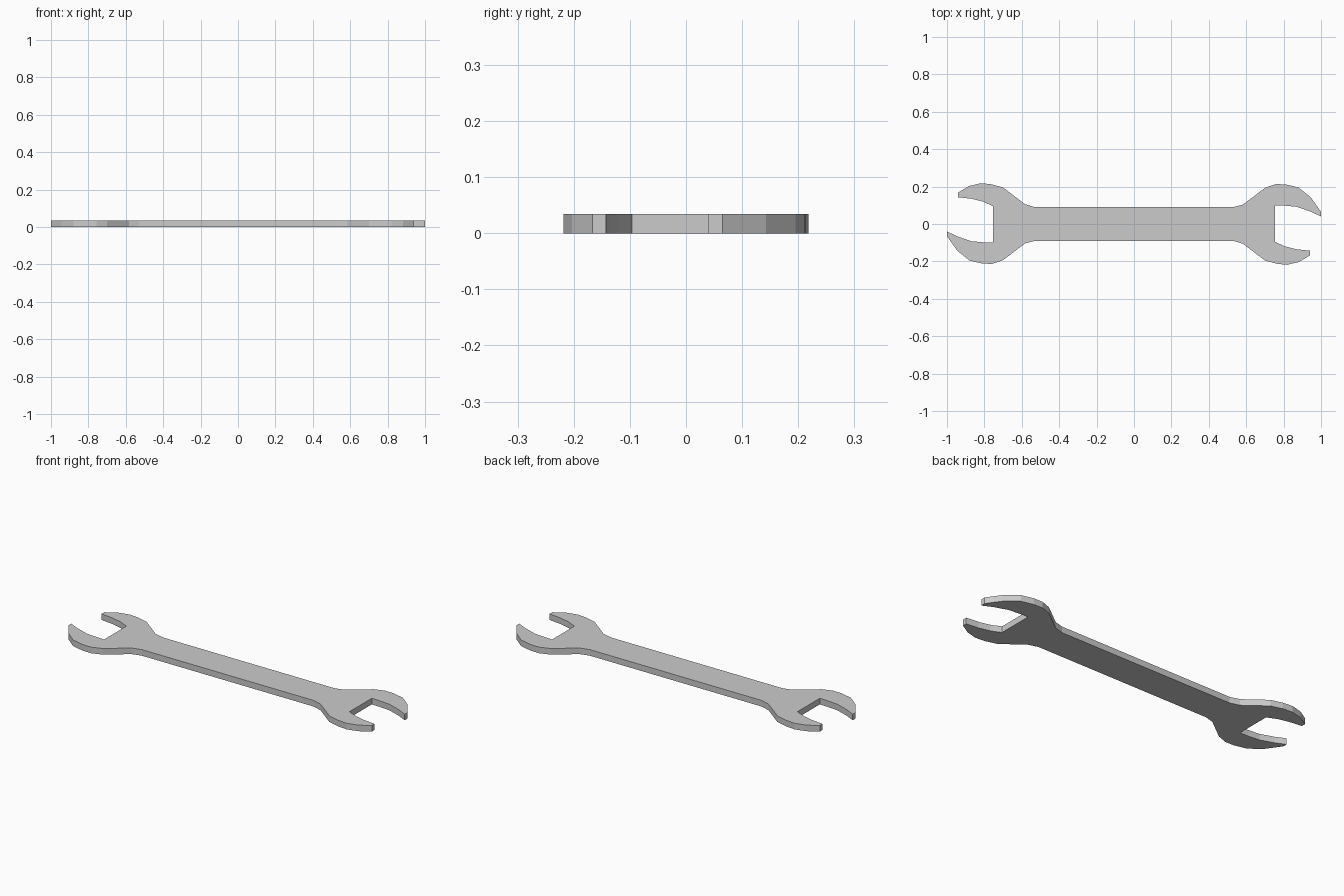
import bpy
import bmesh

if "Cube" in bpy.data.objects:
    bpy.data.objects.remove(bpy.data.objects["Cube"])

THICKNESS = 0.034

# Outline of one jaw end, from the upper handle edge round to the lower one
jaw = [
    (0.53, 0.09), (0.583, 0.104), (0.70, 0.193), (0.757, 0.213),
    (0.81, 0.212), (0.88, 0.195), (0.945, 0.143), (1.0, 0.065),
    (1.0, 0.04), (0.945, 0.066), (0.87, 0.092), (0.806, 0.098),
    (0.755, 0.1), (0.755, -0.096), (0.808, -0.12), (0.87, -0.135),
    (0.942, -0.143), (0.942, -0.167), (0.882, -0.203), (0.82, -0.218),
    (0.765, -0.213), (0.70, -0.195), (0.583, -0.106), (0.53, -0.09),
]

# The other end is the same jaw turned half a revolution
outline = jaw + [(-x, -y) for x, y in jaw]

# Flat spanner body extruded upward
bm = bmesh.new()
face = bm.faces.new([bm.verts.new((x, y, 0)) for x, y in outline])
result = bmesh.ops.extrude_face_region(bm, geom=[face], use_keep_orig=True)
top = [g for g in result["geom"] if isinstance(g, bmesh.types.BMVert)]
bmesh.ops.translate(bm, verts=top, vec=(0, 0, THICKNESS))
bmesh.ops.recalc_face_normals(bm, faces=bm.faces)

mesh = bpy.data.meshes.new("double_ended_spanner")
bm.to_mesh(mesh)
bm.free()
spanner = bpy.data.objects.new("double_ended_spanner", mesh)
bpy.context.collection.objects.link(spanner)
